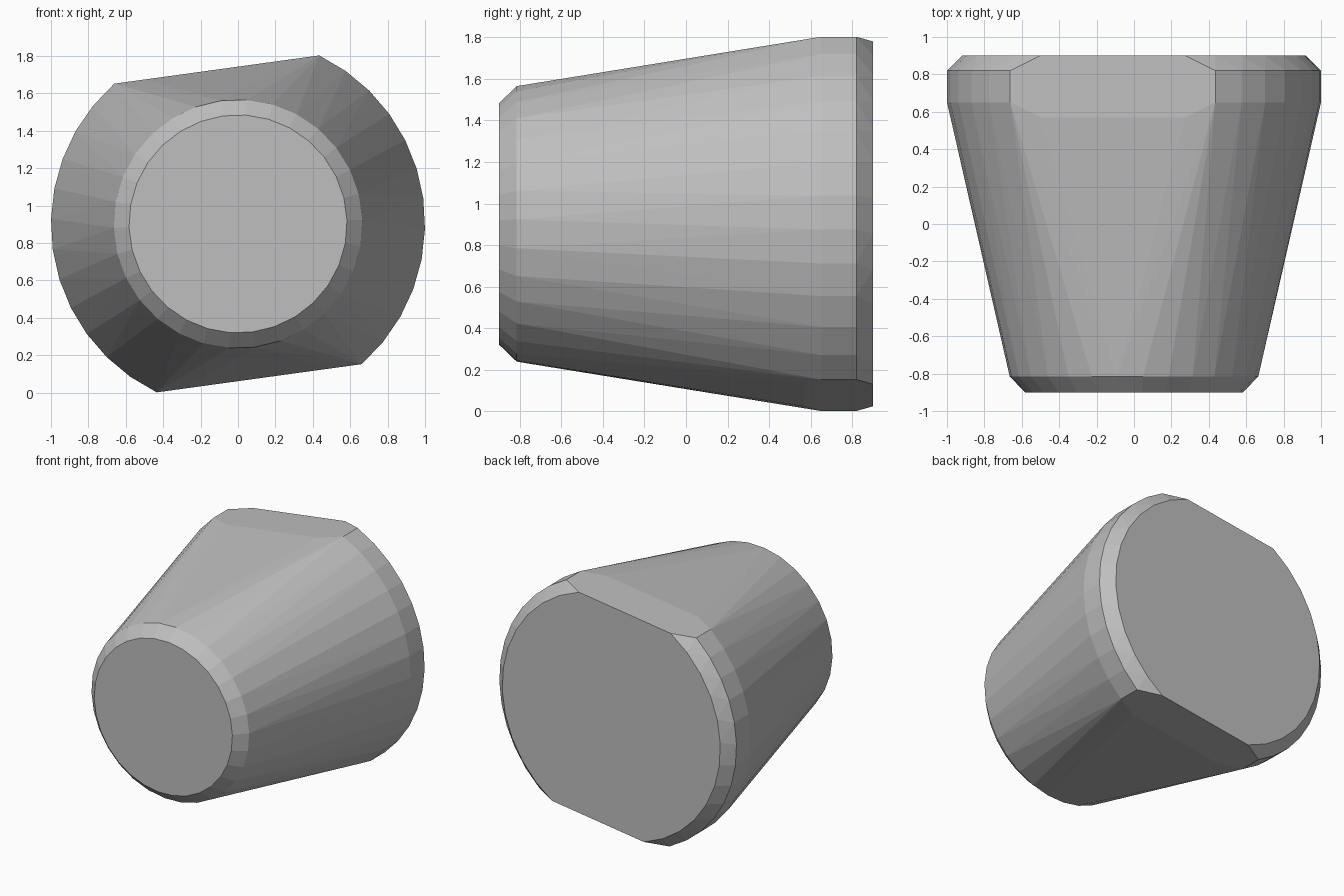
import bpy, bmesh
from math import acos, cos, sin, pi, radians

if "Cube" in bpy.data.objects:
    bpy.data.objects.remove(bpy.data.objects["Cube"])

TILT = radians(97.84)   # direction the upper flat faces
FLAT = 0.833            # distance of each flat from the axis
AXIS_Z = 0.902          # height of the axis


def point(r, angle, y):
    return (r * cos(angle), y, AXIS_Z + r * sin(angle))


def round_ring(r, y, sides=30):
    return [point(r, TILT + 2 * pi * i / sides, y) for i in range(sides)]


def flatted_ring(r, y, steps=12):
    # Two arcs on opposite sides, joined by two parallel flats
    half = acos(FLAT / r)
    ring = []
    for side in (0, pi):
        for i in range(steps + 1):
            ring.append(point(r, TILT + side + half + (pi - 2 * half) * i / steps, y))
    return ring


gray = bpy.data.materials.new("plain gray")
gray.use_nodes = True
colour = (0.52, 0.52, 0.52, 1)
gray.diffuse_color = colour
gray.node_tree.nodes["Principled BSDF"].inputs["Base Color"].default_value = colour

# Chamfered round nose, widening to a chamfered base with two flats
points = round_ring(0.583, -0.9) + round_ring(0.665, -0.815)
for radius, y in ((0.92, 0.57), (1.0, 0.65), (1.0, 0.82), (0.92, 0.9)):
    points += flatted_ring(radius, y)

# Wrap the rings in one tapered skin
bm = bmesh.new()
for p in points:
    bm.verts.new(p)
bmesh.ops.convex_hull(bm, input=bm.verts[:])
bmesh.ops.delete(bm, geom=[v for v in bm.verts if not v.link_faces], context='VERTS')
bmesh.ops.dissolve_limit(bm, angle_limit=radians(0.3), verts=bm.verts[:], edges=bm.edges[:])
bmesh.ops.recalc_face_normals(bm, faces=bm.faces[:])
mesh = bpy.data.meshes.new("tapered_body")
bm.to_mesh(mesh)
bm.free()
mesh.materials.append(gray)
body = bpy.data.objects.new("tapered_body", mesh)
bpy.context.collection.objects.link(body)
